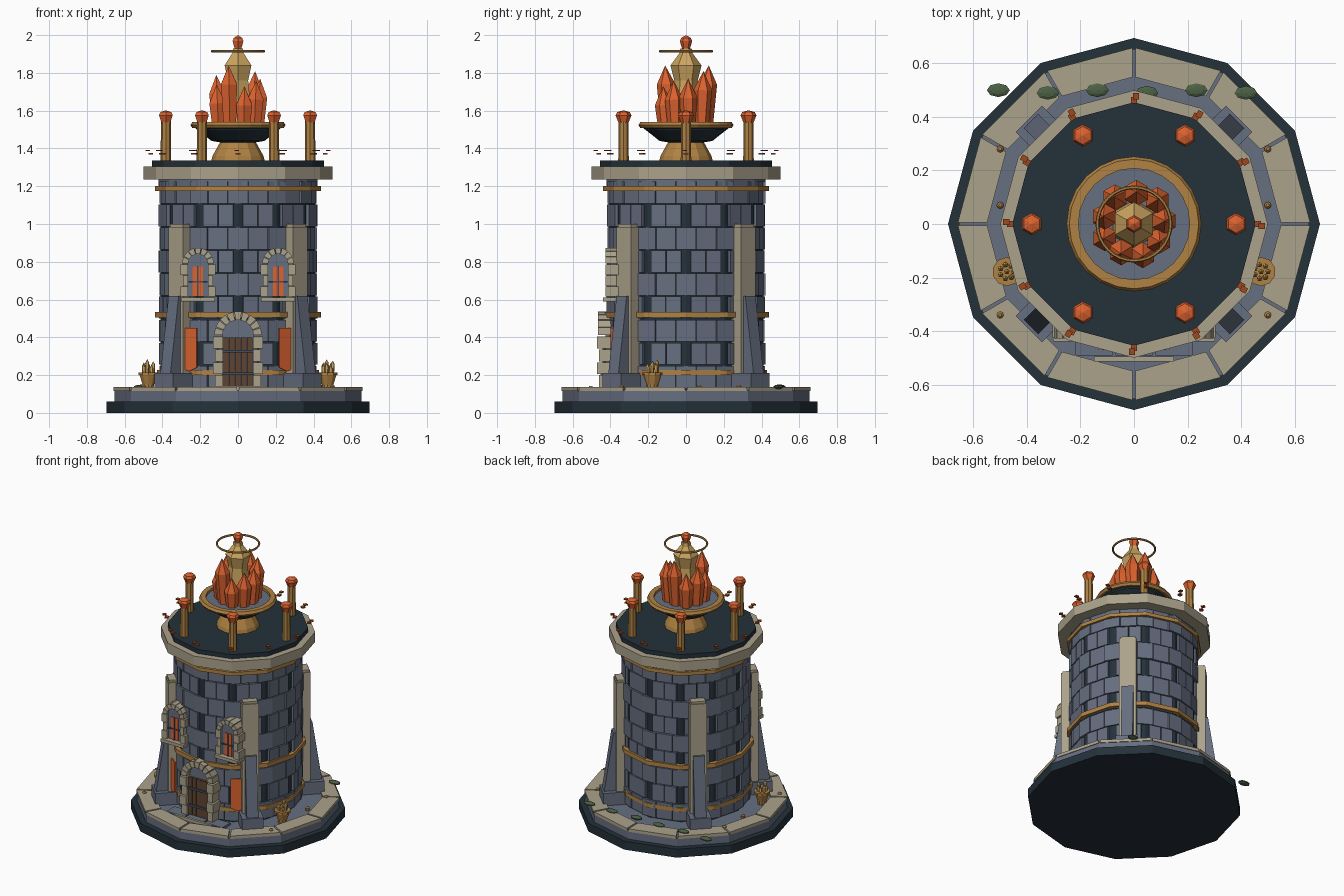
import bpy, bmesh, random
from math import sin, cos, pi, radians
from mathutils import Matrix, Vector

random.seed(4)
cube = bpy.data.objects.get("Cube")
if cube:
    bpy.data.objects.remove(cube)


def material(name, hexcode):
    rgb = [int(hexcode[i:i + 2], 16) / 255 for i in (0, 2, 4)]
    col = [c / 12.92 if c < 0.04 else ((c + 0.055) / 1.055) ** 2.4 for c in rgb] + [1]
    m = bpy.data.materials.new(name)
    m.use_nodes = True
    m.diffuse_color = col
    m.node_tree.nodes["Principled BSDF"].inputs["Base Color"].default_value = col
    return m


NAVY = material("dark navy", "24313A")
SLATE = material("slate stone", "666E80")
CREAM = material("cream stone", "ABA28B")
GOLD = material("aged gold", "B08243")
PALE = material("pale gold", "CBA45F")
ORANGE = material("orange crystal", "DC622F")
BROWN = material("brown wood", "5E4431")
IRON = material("iron", "434D5E")
GREEN = material("moss green", "4C6045")
RUST = material("rust", "A0481F")


def finish(name, bm, mat):
    bmesh.ops.recalc_face_normals(bm, faces=bm.faces)
    me = bpy.data.meshes.new(name)
    bm.to_mesh(me)
    bm.free()
    me.materials.append(mat)
    ob = bpy.data.objects.new(name, me)
    bpy.context.collection.objects.link(ob)
    return ob


# Frames: angle 0 is the front, positive turns towards +x
def facing(deg, x=0):
    """(across, up, outward) to world"""
    return Matrix.Rotation(radians(deg), 4, 'Z') @ Matrix.Translation((x, 0, 0)) @ Matrix.Rotation(pi / 2, 4, 'X')


def side(deg):
    """(outward, up, across) to world"""
    return facing(deg) @ Matrix(((0, 0, 1, 0), (0, 1, 0, 0), (1, 0, 0, 0), (0, 0, 0, 1)))


def prism(bm, pts, d0, d1, m=Matrix()):
    a, b = [[bm.verts.new(m @ Vector((x, y, d))) for x, y in pts] for d in (d0, d1)]
    bm.faces.new(a)
    bm.faces.new(b)
    for i in range(len(pts)):
        j = (i + 1) % len(pts)
        bm.faces.new((a[i], a[j], b[j], b[i]))


def box(bm, u0, u1, v0, v1, d0, d1, m=Matrix()):
    prism(bm, [(u0, v0), (u1, v0), (u1, v1), (u0, v1)], d0, d1, m)


def lathe(bm, profile, n, loc=(0, 0, 0), ring=False, tilt=Matrix()):
    m = Matrix.Translation(loc) @ tilt
    rows = []
    for r, z in profile:
        k = n if r > 0 else 1
        rows.append([bm.verts.new(m @ Vector((r * sin(2 * pi * i / n), r * cos(2 * pi * i / n), z)))
                     for i in range(k)])
    pairs = list(zip(rows, rows[1:]))
    if ring:
        pairs.append((rows[-1], rows[0]))
    for a, b in pairs:
        for i in range(n):
            j = (i + 1) % n
            f = [a[i % len(a)], a[j % len(a)], b[j % len(b)], b[i % len(b)]]
            bm.faces.new(list(dict.fromkeys(f)))
    if not ring:
        for row in (rows[0], rows[-1]):
            if len(row) > 1:
                bm.faces.new(row)


def turned(name, mat, profile, n=12, **kw):
    bm = bmesh.new()
    lathe(bm, profile, n, **kw)
    return finish(name, bm, mat)


def band(name, mat, r0, r1, z0, z1, n=12):
    return turned(name, mat, [(r0, z0), (r1, z0), (r1, z1), (r0, z1)], n, ring=True)


# Stepped plinth with a ring of paving stones
turned("plinth", NAVY, [(0.695, 0), (0.695, 0.06)])
turned("terrace", SLATE, [(0.655, 0.06), (0.655, 0.122)])
bm = bmesh.new()
for i in range(12):
    m = facing(i * 30 + 15) @ Matrix.Rotation(-pi / 2, 4, 'X')
    h = sin(pi / 12)
    o, n_ = 0.66, 0.55
    prism(bm, [(-o * h + 0.006, -o * cos(pi / 12)), (o * h - 0.006, -o * cos(pi / 12)),
               (n_ * h - 0.006, -n_ * cos(pi / 12)), (-n_ * h + 0.006, -n_ * cos(pi / 12))], 0.115, 0.136, m)
finish("terrace_rim_stones", bm, CREAM)

# Tower core and staggered masonry
turned("tower_core", NAVY, [(0.41, 0.12), (0.41, 1.24)])
bm = bmesh.new()
ROW = 0.122
for row in range(9):
    z0, z1 = 0.13 + row * ROW + 0.003, 0.13 + (row + 1) * ROW - 0.003
    for i in range(12):
        out = random.uniform(0.408, 0.414)
        if row % 2:
            for s in (-0.042, 0.042):
                box(bm, s - 0.04, s + 0.04, z0, z1, 0.37, out, facing(i * 30 + 15))
        else:
            box(bm, -0.053, 0.053, z0, z1, 0.37, out, facing(i * 30 + 15))
            box(bm, -0.052, 0.052, z0, z1, 0.37, out + 0.006, facing(i * 30))
finish("wall_stones", bm, SLATE)
band("lower_band", GOLD, 0.39, 0.43, 0.2, 0.228)
band("middle_band", GOLD, 0.39, 0.44, 0.505, 0.535)
band("upper_band", GOLD, 0.39, 0.44, 1.175, 1.2)
turned("wall_head", SLATE, [(0.42, 1.2), (0.42, 1.24)])
band("roof_cornice", CREAM, 0.4, 0.5, 1.235, 1.305)
turned("roof_deck", NAVY, [(0.455, 1.28), (0.455, 1.335)])

# Diagonal buttresses
piers, wedges, feet = bmesh.new(), bmesh.new(), bmesh.new()
for deg in (45, 135, 225, 315):
    box(piers, -0.055, 0.055, 0.14, 0.985, 0.39, 0.467, facing(deg))
    box(piers, -0.048, 0.048, 0.985, 1.0, 0.39, 0.46, facing(deg))
    prism(wedges, [(0.4, 0.2), (0.545, 0.2), (0.482, 0.62), (0.4, 0.62)], -0.038, 0.038, side(deg))
    box(feet, -0.07, 0.07, 0.12, 0.21, 0.385, 0.555, facing(deg))
finish("buttress_piers", piers, CREAM)
finish("buttress_slopes", wedges, SLATE)
finish("buttress_feet", feet, SLATE)


# Arched openings
def arch(bm, m, zc, r_in, r_out, n, d0, d1):
    for i in range(n):
        a, b = pi * i / n + 0.02, pi * (i + 1) / n - 0.02
        prism(bm, [(r * cos(t), zc + r * sin(t)) for r, t in
                   ((r_in, a), (r_out, a), (r_out, b), (r_in, b))], d0, d1, m)


def infill(bm, m, zc, r, z0, d0, d1):
    pts = [(r * cos(pi * i / 10), zc + r * sin(pi * i / 10)) for i in range(11)]
    prism(bm, pts + [(-r, z0), (r, z0)], d0, d1, m)


frames, backs, glass, bars = (bmesh.new() for _ in range(4))
front = facing(0)
arch(frames, front, 0.41, 0.082, 0.127, 9, 0.37, 0.465)
infill(backs, front, 0.41, 0.085, 0.13, 0.35, 0.425)
for s in (-1, 1):
    for k in range(4):
        w = 0.132 if k % 2 else 0.122
        box(frames, s * 0.08, s * w, 0.137 + k * 0.068, 0.2 + k * 0.068, 0.37, 0.46 + 0.01 * (k % 2), front)
    # windows beside the door
    m = facing(0, s * 0.212)
    arch(frames, m, 0.79, 0.052, 0.085, 7, 0.33, 0.427)
    infill(backs, m, 0.79, 0.055, 0.615, 0.33, 0.408)
    box(frames, -0.09, 0.09, 0.59, 0.612, 0.33, 0.44, m)
    for t in (-1, 1):
        for k in range(3):
            w = 0.092 if k % 2 == 0 else 0.08
            box(frames, t * 0.052, t * w, 0.615 + k * 0.058, 0.67 + k * 0.058, 0.33, 0.425, m)
    box(glass, -0.028, 0.028, 0.617, 0.775, 0.4, 0.414, m)
    box(bars, -0.004, 0.004, 0.617, 0.775, 0.41, 0.42, m)
    box(bars, -0.05, 0.05, 0.69, 0.698, 0.41, 0.42, m)
for z in (0.2, 0.32):
    box(bars, -0.082, 0.082, z, z + 0.014, 0.44, 0.452, front)
finish("opening_surrounds", frames, CREAM)
finish("opening_backs", backs, SLATE)
finish("window_panes", glass, ORANGE)
finish("iron_bars", bars, IRON)
bm = bmesh.new()
for i in range(5):
    box(bm, -0.08 + i * 0.032, -0.051 + i * 0.032, 0.137, 0.4, 0.42, 0.443, front)
finish("door_planks", bm, BROWN)

# Banners beside the buttresses
bm = bmesh.new()
for deg in (-35, 35):
    prism(bm, [(-0.05, 0.24), (0, 0.22), (0.05, 0.24), (0.05, 0.45), (-0.05, 0.45)], 0.445, 0.453, facing(deg))
finish("banners", bm, ORANGE)

# Doorstep slabs
bm = bmesh.new()
for x0, x1 in ((-0.22, -0.08), (-0.07, 0.07), (0.08, 0.22)):
    box(bm, x0, x1, 0.12, 0.137, 0.4, 0.492, front)
finish("doorstep_slabs", bm, SLATE)
bm = bmesh.new()
box(bm, -0.15, 0.15, 0.12, 0.143, 0.496, 0.513, front)
finish("threshold", bm, CREAM)

# Braziers, paving studs and moss
bowls, flames, studs, moss = (bmesh.new() for _ in range(4))
for s in (-1, 1):
    loc = (s * 0.475, -0.178, 0)
    lathe(bowls, [(0.028, 0.12), (0.032, 0.15), (0.048, 0.2), (0.054, 0.2), (0.054, 0.215), (0.04, 0.215)], 10, loc)
    for i in range(8):
        a, r = i * pi * 2 / 7, 0.026 if i < 7 else 0
        p = (loc[0] + r * cos(a), loc[1] + r * sin(a), 0)
        h = random.uniform(0.25, 0.285)
        lathe(flames, [(0.008, 0.2), (0.011, h - 0.02), (0, h)], 5, p)
    for y in (0.28, 0.07, -0.34):
        lathe(studs, [(0.013, 0.12), (0.013, 0.14), (0.006, 0.148)], 8, (s * 0.5, y, 0))
for i in range(6):
    m = Matrix.Translation((-0.507 + i * 0.185, 0.5 - 0.01 * (i % 2), 0.138)) @ Matrix.Diagonal((0.045, 0.027, 0.012, 1))
    bmesh.ops.create_uvsphere(moss, u_segments=8, v_segments=5, radius=1, matrix=m)
finish("brazier_bowls", bowls, GOLD)
finish("brazier_flames", flames, PALE)
finish("paving_studs", studs, GOLD)
finish("moss_clumps", moss, GREEN)

# Roof posts with crystal caps, and drifting embers
posts, caps, embers = (bmesh.new() for _ in range(3))
for i in range(6):
    a = i * pi / 3
    p = (0.382 * cos(a), 0.382 * sin(a), 0)
    lathe(posts, [(0.028, 1.33), (0.026, 1.55)], 8, p)
    lathe(caps, [(0.026, 1.535), (0.042, 1.575), (0.034, 1.592), (0, 1.602)], 6, p)
for i in range(12):
    m = facing(i * 30)
    box(embers, -0.012, 0.012, 1.367, 1.377, 0.45, 0.475, m)
    box(embers, -0.018, 0.004, 1.386, 1.393, 0.465, 0.49, m)
finish("roof_posts", posts, GOLD)
finish("post_crystals", caps, ORANGE)
finish("embers", embers, RUST)

# Fire bowl
turned("bowl_pedestal", GOLD, [(0.142, 1.33), (0.135, 1.36), (0.085, 1.45)])
turned("fire_bowl", NAVY, [(0.08, 1.43), (0.14, 1.44), (0.235, 1.515)], 24)
turned("bowl_floor", SLATE, [(0.22, 1.5), (0.22, 1.522)], 24)
turned("bowl_rim", GOLD, [(0.208, 1.51), (0.242, 1.508), (0.252, 1.523), (0.242, 1.54), (0.208, 1.54)], 24, ring=True)

# Crystal cluster around the central spire
bm = bmesh.new()
heights = (1.77, 1.81, 1.84, 1.76, 1.79, 1.74, 1.84, 1.73, 1.76)
for i, h in enumerate(heights):
    a = 2 * pi * i / len(heights) + 0.1
    tilt = Matrix.Rotation(0.05, 4, Vector((-sin(a), cos(a), 0)))
    r = 0.105 + 0.01 * (i % 2)
    lathe(bm, [(0.038, 0), (0.049, h - 1.62), (0, h - 1.52)], 6, (r * cos(a), r * sin(a), 1.52), tilt=tilt)
finish("crystal_cluster", bm, ORANGE)
turned("central_spire", PALE, [(0.09, 1.52), (0.062, 1.76), (0.082, 1.84), (0.034, 1.905), (0.03, 1.93)], 6)
turned("spire_crystal", ORANGE, [(0.018, 1.92), (0.033, 1.968), (0.026, 1.985), (0, 2.0)], 6)
turned("halo_ring", GOLD, [(0.137 + 0.007 * cos(k * pi / 3), 1.915 + 0.007 * sin(k * pi / 3)) for k in range(6)],
       32, ring=True)
